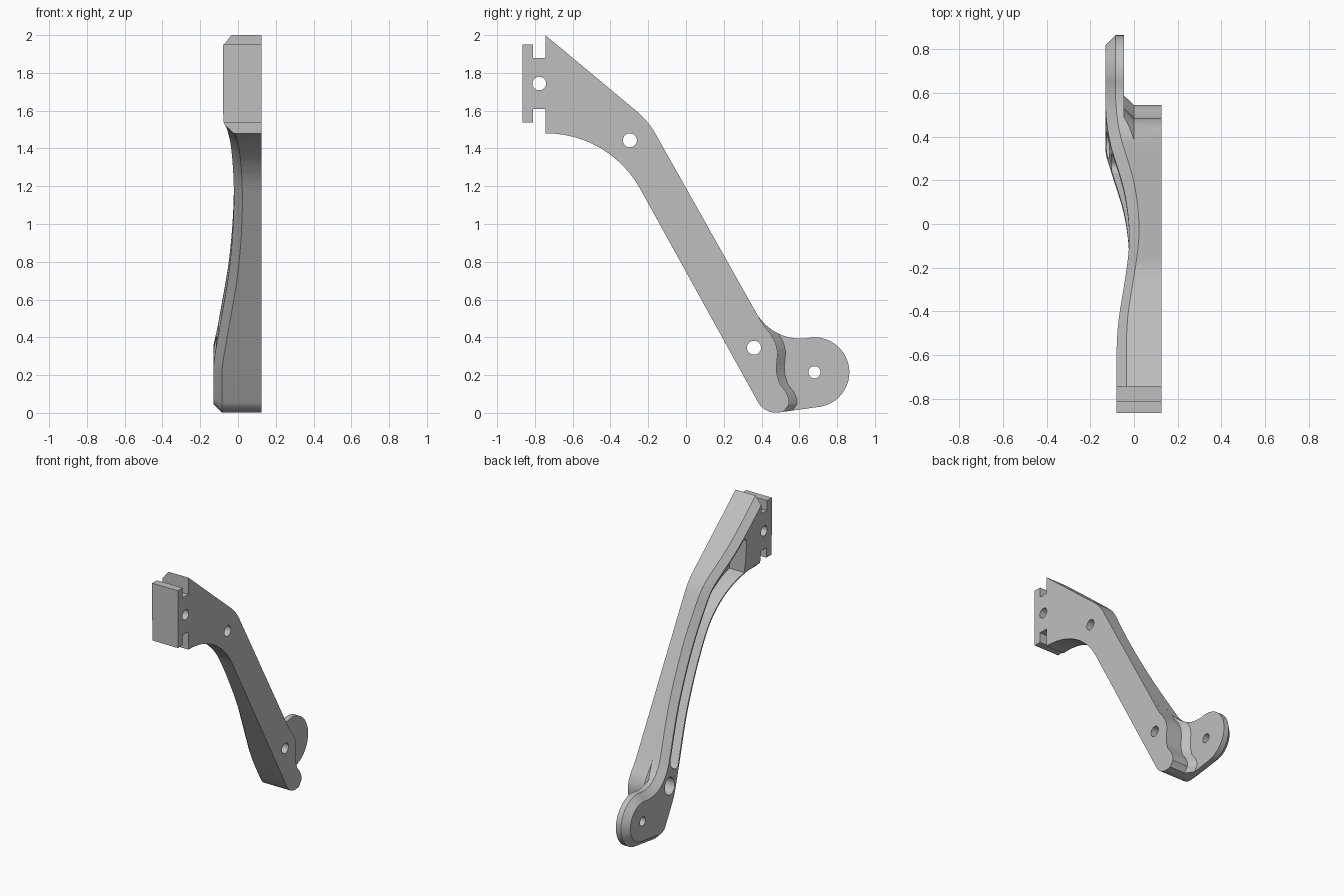
import bpy, bmesh, math
from mathutils import Vector

cube = bpy.data.objects.get("Cube")
if cube:
    bpy.data.objects.remove(cube, do_unlink=True)

FRONT, BACK, CHAMFER = 0.125, -0.13, 0.045
ALONG = Vector((0, -0.49, 0.87))          # direction of the arm

metal = bpy.data.materials.new("light_grey_metal")
metal.use_nodes = True
GREY = (0.52, 0.52, 0.52, 1)
metal.diffuse_color = GREY
metal.node_tree.nodes["Principled BSDF"].inputs["Base Color"].default_value = GREY


def rounded(corners, steps=12):
    """Closed profile; each corner is (y, z, tangent length of its rounding)."""
    out = []
    for i, (y, z, t) in enumerate(corners):
        p = Vector((y, z))
        if t == 0:
            out.append(p)
            continue
        a = (Vector(corners[i - 1][:2]) - p).normalized()
        b = (Vector(corners[(i + 1) % len(corners)][:2]) - p).normalized()
        w = math.sin(a.angle(b) / 2)
        for k in range(steps + 1):
            u = k / steps
            c = ((1 - u) ** 2, 2 * u * (1 - u) * w, u * u)
            out.append((c[0] * (p + a * t) + c[1] * p + c[2] * (p + b * t)) / sum(c))
    return out


def inset(path, d):
    """Move an open clockwise path inwards by d."""
    out = []
    for i, p in enumerate(path):
        dirs = []
        if i > 0:
            dirs.append((p - path[i - 1]).normalized())
        if i < len(path) - 1:
            dirs.append((path[i + 1] - p).normalized())
        m = sum(dirs, Vector((0, 0))).normalized()
        out.append(p + Vector((m.y, -m.x)) * d / m.dot(dirs[0]))
    return out


def loft(bm, layers):
    """Skin between (x, profile) layers and cap both ends."""
    rings = [[bm.verts.new((x, p[0], p[1])) for p in prof] for x, prof in layers]
    n = len(rings[0])
    for r, s in zip(rings, rings[1:]):
        for i in range(n):
            j = (i + 1) % n
            bm.faces.new((r[i], r[j], s[j], s[i]))
    bm.faces.new(rings[0])
    bm.faces.new(rings[-1])
    bmesh.ops.recalc_face_normals(bm, faces=bm.faces)


def make_object(name, bm):
    mesh = bpy.data.meshes.new(name)
    bm.to_mesh(mesh)
    bm.free()
    mesh.materials.append(metal)
    obj = bpy.data.objects.new(name, mesh)
    bpy.context.collection.objects.link(obj)
    return obj


def cut(target, layers):
    bm = bmesh.new()
    loft(bm, layers)
    cutter = make_object("cutter", bm)
    cutter.hide_render = True
    mod = target.modifiers.new("cut", "BOOLEAN")
    mod.operation, mod.solver, mod.object = "DIFFERENCE", "EXACT", cutter
    bpy.context.view_layer.objects.active = target
    bpy.ops.object.modifier_apply(modifier=mod.name)
    bpy.data.objects.remove(cutter, do_unlink=True)


def disc(y, z, r, n=32):
    return [Vector((y + r * math.cos(i * math.tau / n),
                    z + r * math.sin(i * math.tau / n))) for i in range(n)]


# Curved back: depth against distance along the arm
DEPTH = [(-0.2, -0.13), (0.05, -0.13), (0.25, -0.103), (0.65, -0.045), (1.05, -0.022),
         (1.4, -0.036), (1.7, -0.072), (1.88, -0.08), (2.3, -0.08)]


def back_depth(s):
    if s <= DEPTH[1][0]:
        return DEPTH[0][1]
    if s >= DEPTH[-2][0]:
        return DEPTH[-1][1]
    i = max(k for k in range(len(DEPTH)) if DEPTH[k][0] <= s)
    (x0, y0), (x1, y1) = DEPTH[i], DEPTH[i + 1]

    def slope(k):
        return (DEPTH[k + 1][1] - DEPTH[k - 1][1]) / (DEPTH[k + 1][0] - DEPTH[k - 1][0])
    h = x1 - x0
    u = (s - x0) / h
    return (y0 * (1 + 2 * u) * (1 - u) ** 2 + slope(i) * h * u * (1 - u) ** 2
            + y1 * u * u * (3 - 2 * u) + slope(i + 1) * h * u * u * (u - 1))


# Outline: sloping top, arm, round foot, and back up the underside
foot = [(0.68 + 0.185 * math.cos(math.radians(a)), 0.215 + 0.185 * math.sin(math.radians(a)), 0)
        for a in range(105, -81, -8)]
body = rounded([(-0.745, 2.0, 0), (-0.2, 1.546, 0.08), (0.452, 0.387, 0.165)] + foot
               + [(0.417, -0.008, 0.075), (-0.405, 1.48, 0.335), (-0.745, 1.48, 0)])
rim = inset(body, CHAMFER)
rim[0] = Vector((-0.745, 1.942))
rim[-1] = Vector((-0.745, 1.48 + CHAMFER))

# Mounting flange joined by a narrow neck
half = [(-0.745, 0.135), (-0.81, 0.135), (-0.81, 0.207), (-0.865, 0.207)]
flange = [Vector((y, 1.744 - h)) for y, h in half] + [Vector((y, 1.744 + h)) for y, h in reversed(half)]

bm = bmesh.new()
loft(bm, [(FRONT, body + flange), (BACK + CHAMFER, body + flange), (BACK, rim + flange)])
for k in range(48):
    bmesh.ops.bisect_plane(bm, geom=bm.verts[:] + bm.edges[:] + bm.faces[:],
                           plane_co=ALONG * (0.02 + 0.04 * k), plane_no=ALONG)
for v in bm.verts:
    if v.co.x < -0.05:
        v.co.x += back_depth(v.co.dot(ALONG)) - BACK
arm = make_object("bracket_arm", bm)

# Step down to the thinner foot plate, with a sloped bottom edge
edge = [(0.36, 0.55), (0.41, 0.465), (0.45, 0.415), (0.475, 0.37), (0.486, 0.32), (0.48, 0.26),
        (0.48, 0.21), (0.495, 0.155), (0.53, 0.11), (0.545, 0.075), (0.545, 0.045), (0.52, 0.01),
        (0.49, -0.1)]
far = [Vector((1.1, -0.1)), Vector((1.1, 0.55))]
wall = [Vector(p) for p in edge]
base = [p + Vector((0.042, 0)) for p in wall]
cut(arm, [(0.3, wall + far), (0.0, wall + far), (-0.045, base + far)])

# Lightening pocket in the back
pocket = rounded([(-0.58, 1.79, 0.05), (-0.244, 1.512, 0.07), (0.335, 0.475, 0.04),
                  (0.252, 0.412, 0.04), (-0.322, 1.443, 0.26), (-0.58, 1.513, 0)])
cut(arm, [(-0.3, pocket), (0.06, pocket)])

# Bolt holes, with a counterbore on the lower arm hole
for y, z, r, end in [(-0.777, 1.744, 0.036, 0.3), (-0.297, 1.443, 0.037, 0.3),
                     (0.36, 0.345, 0.037, 0.3), (0.36, 0.345, 0.06, -0.02),
                     (0.68, 0.215, 0.032, 0.3)]:
    cut(arm, [(-0.3, disc(y, z, r)), (end, disc(y, z, r))])

bpy.ops.object.select_all(action="DESELECT")
arm.select_set(True)
bpy.context.view_layer.objects.active = arm
bpy.ops.object.shade_smooth_by_angle(angle=math.radians(25))
